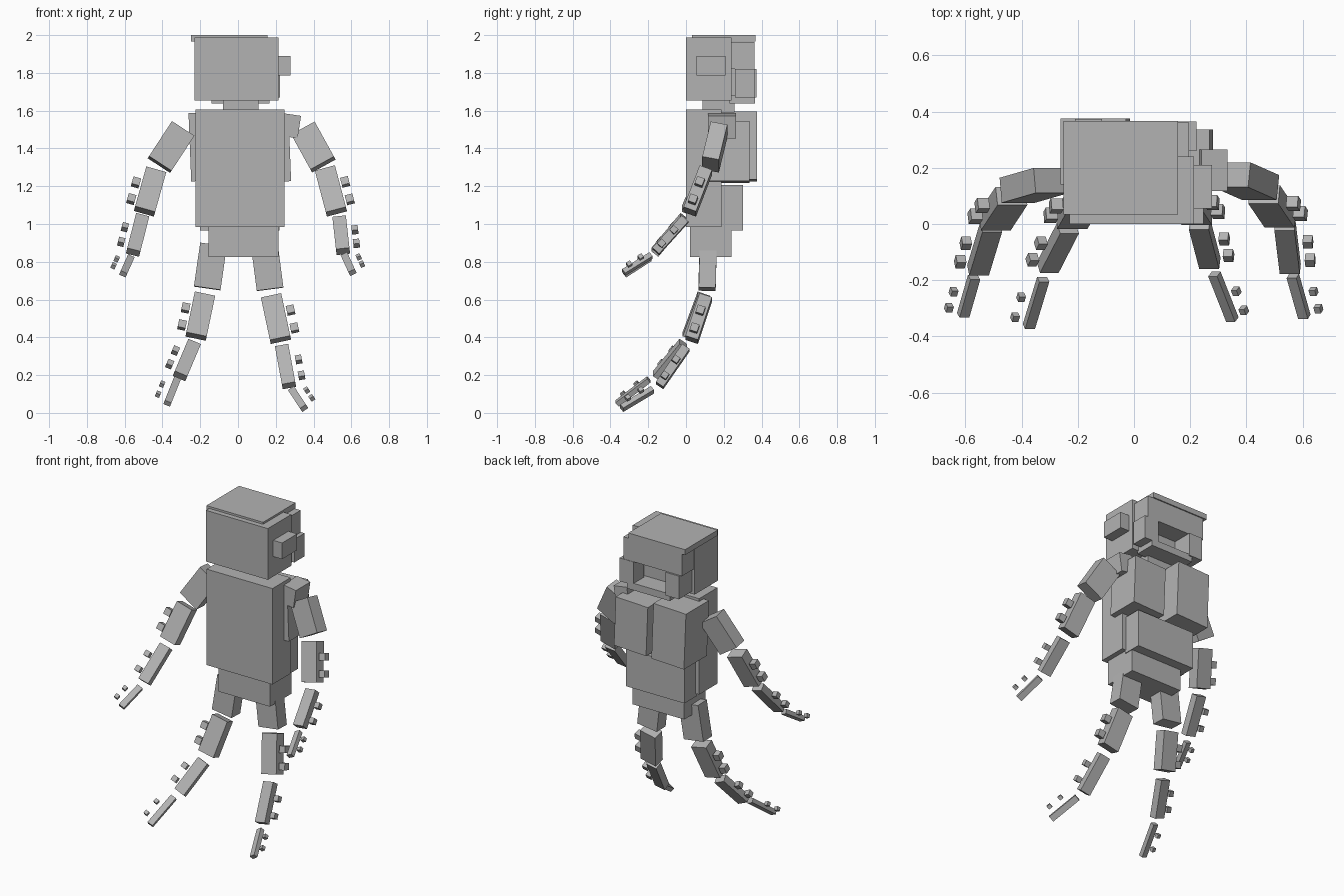
import bpy
from mathutils import Matrix, Vector

cube = bpy.data.objects.get("Cube")
if cube:
    bpy.data.objects.remove(cube, do_unlink=True)

GREY = (0.45, 0.45, 0.45, 1)
mat = bpy.data.materials.new("plain grey")
mat.use_nodes = True
mat.diffuse_color = GREY
mat.node_tree.nodes["Principled BSDF"].inputs["Base Color"].default_value = GREY


def block(name, centre, size, turn=Matrix.Identity(3)):
    """Box with its size baked into the mesh and a free rotation."""
    bpy.ops.mesh.primitive_cube_add(size=1)
    ob = bpy.context.object
    ob.name = name
    ob.data.transform(Matrix.Diagonal((*size, 1)))
    ob.matrix_world = Matrix.Translation(centre) @ turn.to_4x4()
    ob.data.materials.append(mat)
    return ob


def span(name, x, y, z, roll=0):
    """Box given by its ranges, rolled about the front-back axis."""
    lo, hi = Vector((x[0], y[0], z[0])), Vector((x[1], y[1], z[1]))
    return block(name, (lo + hi) / 2, hi - lo, Matrix.Rotation(roll, 3, 'Y'))


# Head: box, lid, and a frame of blocks round the recess at the back
span("head", (-.23, .214), (0, .24), (1.655, 1.987))
span("head_lid", (-.25, .157), (.033, .367), (1.965, 2.0))
span("head_back_upper", (-.225, .196), (.23, .362), (1.82, 1.963))
span("cheek_right", (-.21, -.114), (.24, .373), (1.67, 1.82))
span("cheek_left", (.12, .222), (.26, .365), (1.67, 1.82))
span("head_back_lower", (-.14, .167), (.23, .365), (1.637, 1.682))
span("ear_left", (.21, .278), (.055, .21), (1.785, 1.89))
span("neck", (-.08, .108), (.087, .257), (1.59, 1.66))

# Trunk
span("torso", (-.225, .247), (0, .187), (.985, 1.607))
span("lower_back", (-.2, .22), (.18, .302), (.965, 1.207))
span("pelvis", (-.155, .215), (.02, .24), (.825, .99))
span("back_plate_right", (-.255, -.022), (.14, .375), (1.23, 1.592), -.04)
span("back_plate_left", (.045, .275), (.12, .336), (1.222, 1.54), -.04)
span("shoulder_left", (.23, .325), (.117, .265), (1.46, 1.58), .15)

# Limb cross-sections from root to tip: width, thickness, knob size, knob gap
SECTIONS = [(.142, .09, 0, 0), (.11, .07, .042, .085),
            (.072, .048, .034, .075), (.038, .028, .024, .064)]


def limb(name, side, joints):
    """Chain of separate boxes; outer ones carry two floating knobs."""
    for i, ((a, b), (wide, thick, knob, gap)) in enumerate(zip(joints, SECTIONS), 1):
        a, b = Vector(a), Vector(b)
        d = (b - a).normalized()
        w = d.cross(Vector((0, 1, 0))).normalized()
        turn = Matrix((w, d.cross(w), d)).transposed()
        block(f"{name}_segment_{i}", (a + b) / 2, (wide, thick, (b - a).length), turn)
        if knob:
            for k, t in enumerate((.38, .8), 1):
                block(f"{name}_knob_{i}_{k}", a.lerp(b, t) + w * side * gap,
                      (knob,) * 3, turn)


limb("right_arm", -1, [
    ((-.294, .155, 1.50), (-.415, .12, 1.315)),
    ((-.436, .10, 1.277), (-.495, .01, 1.067)),
    ((-.508, -.01, 1.035), (-.555, -.165, .85)),
    ((-.569, -.19, .822), (-.608, -.325, .735))])
limb("left_arm", 1, [
    ((.348, .175, 1.50), (.45, .13, 1.315)),
    ((.463, .105, 1.285), (.521, .02, 1.065)),
    ((.537, -.005, 1.026), (.556, -.16, .855)),
    ((.565, -.185, .833), (.606, -.33, .743))])
limb("right_leg", -1, [
    ((-.13, .118, .89), (-.163, .11, .66)),
    ((-.177, .095, .62), (-.222, .015, .405)),
    ((-.235, -.015, .365), (-.307, -.155, .195)),
    ((-.323, -.197, .177), (-.374, -.365, .05))])
limb("left_leg", 1, [
    ((.14, .118, .885), (.17, .112, .655)),
    ((.177, .105, .612), (.225, .03, .387)),
    ((.233, 0, .346), (.27, -.14, .145)),
    ((.286, -.178, .122), (.35, -.34, .025))])
